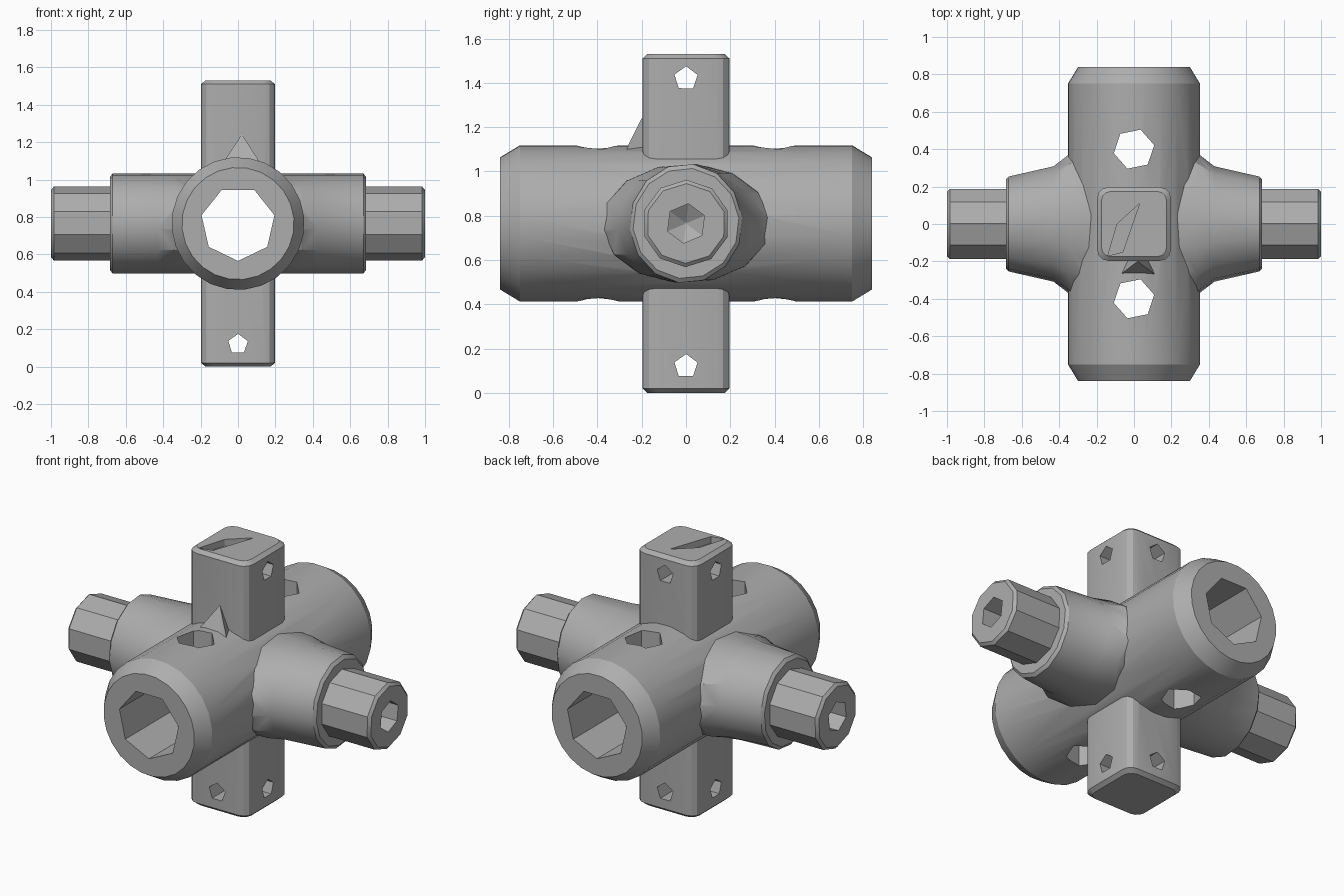
import bpy, bmesh, math

if "Cube" in bpy.data.objects:
    bpy.data.objects.remove(bpy.data.objects["Cube"], do_unlink=True)

MID = 0.765  # height of the tube and arm axes

grey = bpy.data.materials.new("plain grey")
grey.use_nodes = True
COLOR = (0.42, 0.42, 0.42, 1)
grey.diffuse_color = COLOR
grey.node_tree.nodes["Principled BSDF"].inputs["Base Color"].default_value = COLOR


def ngon(sides, phase=0.0):
    return [(math.cos(math.tau * i / sides + phase), math.sin(math.tau * i / sides + phase))
            for i in range(sides)]


def rounded_square(corner, steps):
    pts = []
    for q, (sx, sy) in enumerate([(1, 1), (-1, 1), (-1, -1), (1, -1)]):
        for i in range(steps + 1):
            a = math.pi / 2 * (q + i / steps)
            pts.append((sx * (1 - corner) + corner * math.cos(a),
                        sy * (1 - corner) + corner * math.sin(a)))
    return pts


def place(axis, t, a, b):
    return {"X": (t, a, b), "Y": (a, t, b), "Z": (a, b, t)}[axis]


def loft(name, outline, sections, axis, center=(0, 0, MID)):
    """Join scaled copies of an outline; sections are (along, scale_a, scale_b)."""
    bm = bmesh.new()
    rings = [[bm.verts.new(place(axis, t, p * sa, q * sb)) for p, q in outline]
             for t, sa, sb in sections]
    n = len(outline)
    for low, high in zip(rings, rings[1:]):
        for i in range(n):
            bm.faces.new((low[i], low[(i + 1) % n], high[(i + 1) % n], high[i]))
    bm.faces.new(rings[0])
    bm.faces.new(rings[-1])
    bmesh.ops.recalc_face_normals(bm, faces=bm.faces)
    mesh = bpy.data.meshes.new(name)
    bm.to_mesh(mesh)
    bm.free()
    obj = bpy.data.objects.new(name, mesh)
    obj.location = center
    bpy.context.collection.objects.link(obj)
    mesh.materials.append(grey)
    return obj


def combine(target, other, operation):
    mod = target.modifiers.new(operation, "BOOLEAN")
    mod.operation = operation
    mod.solver = "EXACT"
    mod.object = other
    bpy.context.view_layer.objects.active = target
    bpy.ops.object.modifier_apply(modifier=mod.name)
    bpy.data.objects.remove(other, do_unlink=True)


# Main tube with chamfered ends
body = loft("connector_body", ngon(24, 0.1),
            [(-0.84, 0.3, 0.3), (-0.75, 0.355, 0.355),
             (0.75, 0.355, 0.355), (0.84, 0.3, 0.3)], "Y")

# Upright post with rounded corners
parts = [loft("post", rounded_square(0.3, 3),
              [(0, 0.175, 0.175), (0.02, 0.197, 0.197),
               (1.51, 0.197, 0.197), (1.53, 0.175, 0.175)], "Z", (0, 0, 0))]

# Side arms flaring into the tube, each with a slimmer peg
for side, word in ((1, "left"), (-1, "right")):
    parts.append(loft(word + "_arm", ngon(14, 0.1),
                      [(side * 0.1, 0.4, 0.27), (side * 0.34, 0.38, 0.27),
                       (side * 0.43, 0.31, 0.27), (side * 0.67, 0.255, 0.27),
                       (side * 0.685, 0.24, 0.25)], "X"))
    parts.append(loft(word + "_peg", ngon(10, 0.3),
                      [(side * 0.5, 0.197, 0.197), (side * 0.985, 0.197, 0.197),
                       (side * 1.0, 0.18, 0.18)], "X"))

# Pointed web between the post and the front of the tube
parts.append(loft("web", ngon(3, math.pi / 2),
                  [(1.05, 0.12, 0.15), (1.11, 0.1, 0.13), (1.24, 0.002, 0.002)],
                  "Z", (0.02, -0.2, 0)))
for part in parts:
    combine(body, part, "UNION")

# Bore through the main tube
cutters = [loft("bore", ngon(7, -math.pi / 2), [(-1, 0.2, 0.2), (1, 0.2, 0.2)], "Y")]

# Bolt holes through the tube wall
for y in (-0.4, 0.4):
    cutters.append(loft("bolt_hole", ngon(6, 0.2),
                        [(-0.5, 0.11, 0.11), (0.5, 0.11, 0.11)], "Z", (0, y, MID)))

# Blind holes with conical bottoms in the pegs
for side in (1, -1):
    cutters.append(loft("peg_hole", ngon(6, 0.4),
                        [(side * 0.76, 0.005, 0.005), (side * 0.81, 0.09, 0.09),
                         (side * 1.1, 0.09, 0.09)], "X"))

# Pin holes near both ends of the post
for z, front in ((0.12, -0.3), (1.42, 0)):
    cutters.append(loft("side_pin_hole", ngon(5, 0.3),
                        [(-0.3, 0.055, 0.055), (0.3, 0.055, 0.055)], "X", (0, 0, z)))
    cutters.append(loft("front_pin_hole", ngon(5, 0.3),
                        [(front, 0.055, 0.055), (0.3, 0.055, 0.055)], "Y", (0, 0, z)))

# Shallow wedge notch on top of the post
cutters.append(loft("top_notch", [(-0.14, -0.17), (-0.06, -0.15), (0.03, 0.11), (-0.09, 0)],
                    [(1.49, 1, 1), (1.6, 1, 1)], "Z", (0, 0, 0)))
for cutter in cutters:
    combine(body, cutter, "DIFFERENCE")

bpy.ops.object.select_all(action="DESELECT")
body.select_set(True)
bpy.context.view_layer.objects.active = body
bpy.ops.object.shade_smooth_by_angle(angle=math.radians(28))
